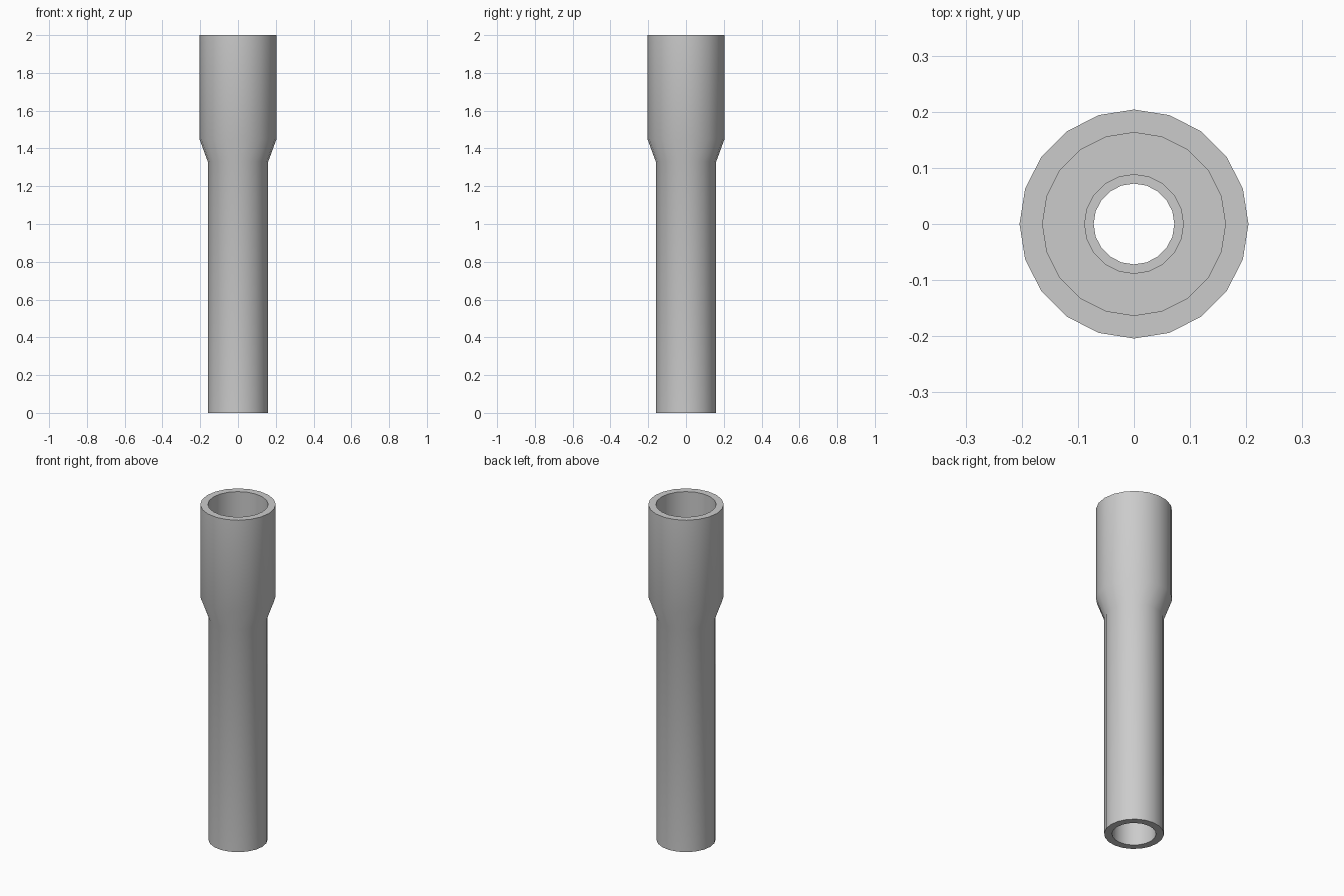
import bpy
import bmesh
from math import cos, sin, radians, pi

cube = bpy.data.objects.get("Cube")
if cube:
    bpy.data.objects.remove(cube)

SIDES = 20

# Single matt grey for the whole fitting
grey = bpy.data.materials.new("plain grey")
grey.use_nodes = True
colour = (0.6, 0.6, 0.6, 1)
grey.diffuse_color = colour
grey.node_tree.nodes["Principled BSDF"].inputs["Base Color"].default_value = colour


def lathe(name, profile):
    """Turn a closed (radius, height) outline around the z axis."""
    bm = bmesh.new()
    rings = []
    for r, z in profile:
        rings.append([bm.verts.new((r * cos(2 * pi * i / SIDES),
                                    r * sin(2 * pi * i / SIDES), z))
                      for i in range(SIDES)])
    for a, b in zip(rings, rings[1:] + rings[:1]):
        for i in range(SIDES):
            j = (i + 1) % SIDES
            bm.faces.new((a[i], a[j], b[j], b[i]))
    bmesh.ops.recalc_face_normals(bm, faces=bm.faces)
    mesh = bpy.data.meshes.new(name)
    bm.to_mesh(mesh)
    bm.free()
    mesh.materials.append(grey)
    obj = bpy.data.objects.new(name, mesh)
    bpy.context.collection.objects.link(obj)
    bpy.ops.object.select_all(action="DESELECT")
    obj.select_set(True)
    bpy.context.view_layer.objects.active = obj
    bpy.ops.object.shade_smooth_by_angle(angle=radians(20))
    return obj


# Outer wall, then down through the stepped bore
outer = [(0.16, 0), (0.16, 1.33), (0.204, 1.45), (0.204, 2)]
bore = [(0.163, 2), (0.163, 1.45), (0.088, 1.45), (0.088, 1.33),
        (0.072, 1.33), (0.072, 1.2), (0.118, 1.2), (0.118, 0)]
lathe("stepped_tube", outer + bore)
